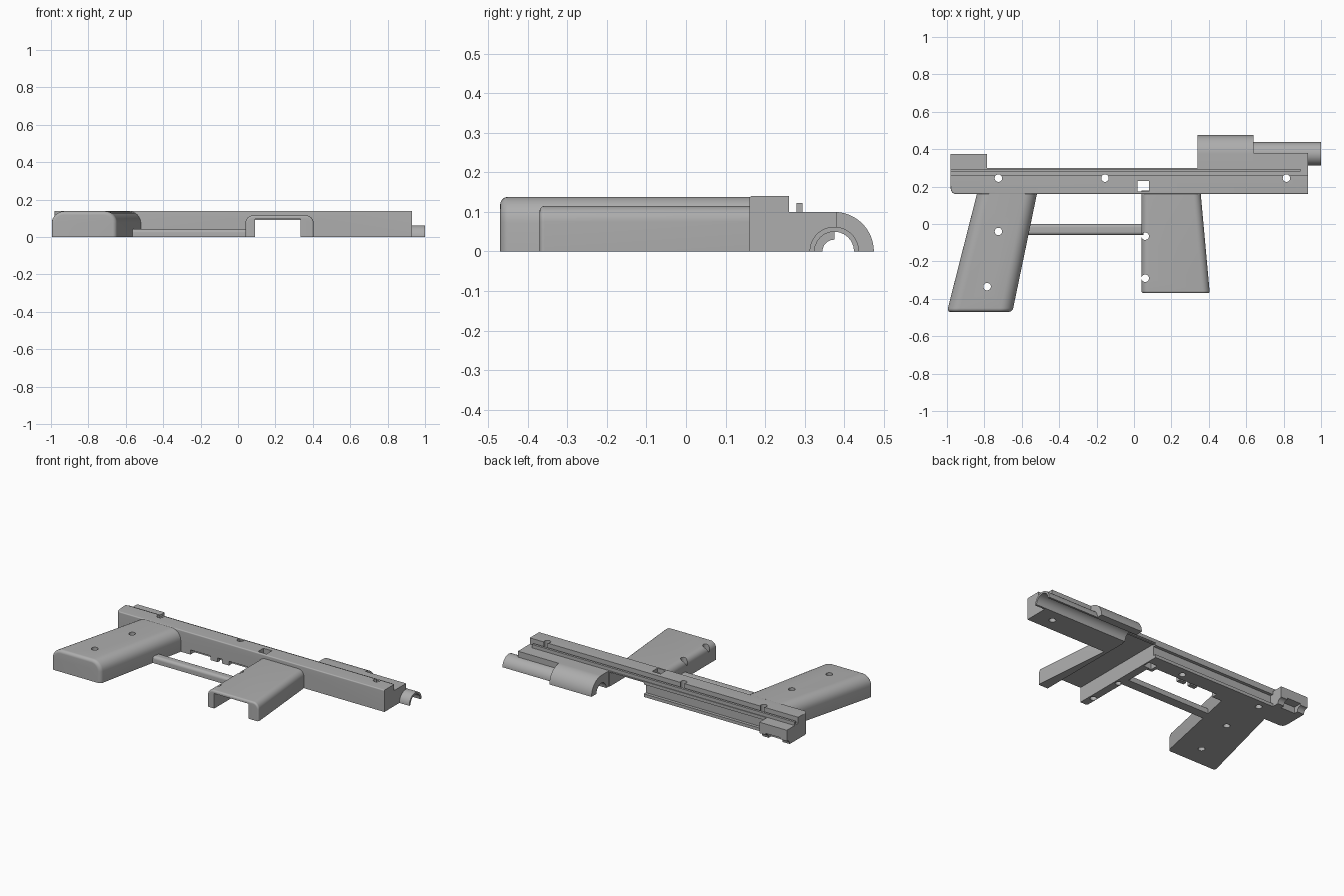
import bpy, bmesh, math
from mathutils import Vector

cube = bpy.data.objects.get("Cube")
if cube:
    bpy.data.objects.remove(cube, do_unlink=True)

grey = bpy.data.materials.new("plain grey")
grey.use_nodes = True
colour = (0.42, 0.42, 0.42, 1)
grey.diffuse_color = colour
grey.node_tree.nodes["Principled BSDF"].inputs["Base Color"].default_value = colour


def prism(name, points, start, end, axis, rounds=()):
    """Extrude a profile along x (y, z points) or z (x, y points).
    Each round is (rule on both edge ends, radius)."""
    place = (lambda p, t: (t, *p)) if axis == "x" else (lambda p, t: (*p, t))
    bm = bmesh.new()
    low = bm.faces.new([bm.verts.new(place(p, start)) for p in points])
    new = bmesh.ops.extrude_face_region(bm, geom=[low])["geom"]
    shift = Vector(place((0, 0), end - start))
    bmesh.ops.translate(bm, vec=shift, verts=[g for g in new if isinstance(g, bmesh.types.BMVert)])
    bmesh.ops.recalc_face_normals(bm, faces=bm.faces)
    for rule, radius in rounds:
        edges = [e for e in bm.edges if rule(e.verts[0].co, e.verts[1].co)]
        bmesh.ops.bevel(bm, geom=edges, offset=radius, segments=8, profile=0.5,
                        affect="EDGES", clamp_overlap=True)
    bmesh.ops.recalc_face_normals(bm, faces=bm.faces)
    mesh = bpy.data.meshes.new(name)
    bm.to_mesh(mesh)
    bm.free()
    mesh.materials.append(grey)
    obj = bpy.data.objects.new(name, mesh)
    bpy.context.collection.objects.link(obj)
    return obj


def box(name, x, y, z, rounds=()):
    points = [(x[0], y[0]), (x[1], y[0]), (x[1], y[1]), (x[0], y[1])]
    return prism(name, points, z[0], z[1], "z", rounds)


def arc(cx, cy, r, a, b, n=24):
    steps = [math.radians(a + (b - a) * i / n) for i in range(n + 1)]
    return [(cx + r * math.cos(t), cy + r * math.sin(t)) for t in steps]


def rod(name, c, r, start, end, axis):
    return prism(name, arc(*c, r, 0, 345, 23), start, end, axis)


def cut(target, cutters):
    bpy.context.view_layer.objects.active = target
    for c in cutters:
        c.hide_render = True
        mod = target.modifiers.new("cut", "BOOLEAN")
        mod.operation, mod.solver, mod.object = "DIFFERENCE", "EXACT", c
        bpy.ops.object.modifier_apply(modifier=mod.name)


def near(a, b):
    return abs(a - b) < 1e-4


def both(test):
    return lambda a, b: test(a) and test(b)


def end_rim(y):
    return both(lambda v: near(v.y, y)) 


AXIS_Y = 0.375      # barrel centre line

# Receiver with a stepped back, and its long rail
receiver = prism("receiver", [(.16, 0), (.16, .14), (.26, .14), (.26, .10), (.30, .10), (.30, 0)],
                 -.98, .93, "x", [
    (lambda a, b: near(a.x, -.98) and near(b.x, -.98) and near(a.y, .16) and near(b.y, .16), .03),
    (lambda a, b: near(a.z, .14) and near(b.z, .14) and max(a.y, b.y) < .195, .015)])
rail = box("top_rail", (-.98, .89), (.28, .295), (.09, .122))

# Rear grip, raked backwards
long_side = lambda a, b: near(a.z, .14) and near(b.z, .14) and abs(a.y - b.y) > .3
rear_grip = prism("rear_grip", [(-1, -.47), (-.65, -.47), (-.515, .18), (-.835, .18)], 0, .138, "z", [
    (lambda a, b: near(a.z, .138) and near(b.z, .138) and abs(a.y - b.y) > .3, .065),
    (lambda a, b: near(a.y, -.47) and near(b.y, -.47) and max(a.z, b.z) > .01, .02)])

# Front grip, an open channel
front_grip = prism("front_grip", [(.04, -.37), (.405, -.37), (.355, .18), (.04, .18)], 0, .115, "z", [
    (lambda a, b: near(a.z, .115) and near(b.z, .115) and abs(a.y - b.y) > .3, .04),
    (lambda a, b: near(a.y, -.37) and near(b.y, -.37) and max(a.z, b.z) > .01, .012)])

# Guard bar between the grips
guard_bar = box("guard_bar", (-.6, .05), (-.06, 0), (0, .042),
                [(lambda a, b: near(a.z, .042) and near(b.z, .042) and abs(a.x - b.x) > .1, .018)])

# Barrel, sleeve and blocks behind the receiver
sleeve = prism("barrel_sleeve", [(.29, 0), (.29, .10)] + arc(AXIS_Y, 0, .10, 90, 0), .34, .64, "x")
barrel = prism("barrel", arc(AXIS_Y, 0, .0625, 180, 0), .63, 1, "x")
muzzle_block = box("muzzle_block", (.64, .93), (.29, .38), (0, .10))
rear_block = box("rear_block", (-.98, -.785), (.29, .375), (0, .10))

# Trigger tabs under the receiver
tabs = [box("trigger_tab", (x, x + .05), (.165, .19), (0, .05)) for x in (-.31, -.23)]

# Cutters
bore = rod("bore_cutter", (AXIS_Y, 0), .05, .3, 1.1, "x")
channel = box("channel_cutter", (.09, .335), (-.5, .5), (-.1, .096))
pins = [rod("pin_cutter", c, .02, -.1, .3, "z") for c in
        [(-.725, .245), (-.155, .245), (.815, .245), (-.725, -.04), (-.785, -.335),
         (.06, -.065), (.06, -.29)]]
window = box("window_cutter", (.02, .08), (.175, .23), (-.1, .3))
groove = box("groove_cutter", (-.785, .2), (.28, .4), (.02, .08))
trigger_gap = box("trigger_cutter", (-.45, 0), (.1, .2), (-.1, .03))
block_groove = rod("block_cutter", (AXIS_Y, 0), .03, -1.1, -.7, "x")
block_notch = box("notch_cutter", (-.93, -.83), (.32, .5), (-.1, .04))

cut(receiver, [channel, groove, trigger_gap, window] + pins[:3])
cut(rear_grip, pins[3:5])
cut(front_grip, [channel] + pins[5:])
for part in (sleeve, barrel, muzzle_block):
    cut(part, [bore])
cut(rear_block, [block_groove, block_notch])

for c in [bore, channel, window, groove, trigger_gap, block_groove, block_notch] + pins:
    bpy.data.objects.remove(c, do_unlink=True)

# Smooth the rounded parts and keep the hard edges
bpy.ops.object.select_all(action="DESELECT")
parts = [receiver, rail, rear_grip, front_grip, guard_bar, sleeve, barrel,
         muzzle_block, rear_block] + tabs
for p in parts:
    p.select_set(True)
bpy.context.view_layer.objects.active = receiver
bpy.ops.object.shade_smooth_by_angle(angle=math.radians(35))
